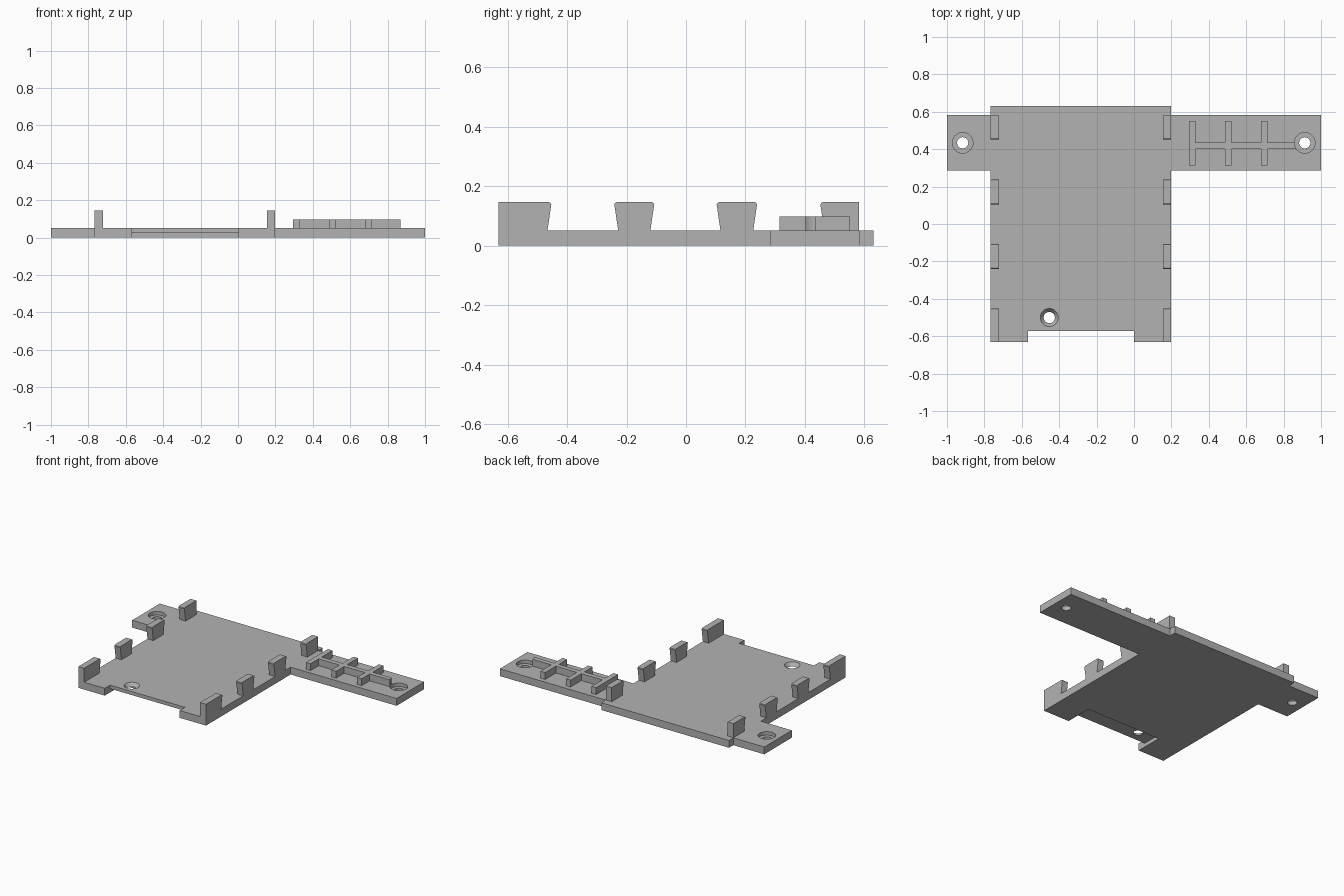
import bpy, bmesh
from mathutils import Matrix

cube = bpy.data.objects.get("Cube")
if cube:
    bpy.data.objects.remove(cube, do_unlink=True)

grey = bpy.data.materials.new("plain grey")
grey.use_nodes = True
grey.diffuse_color = (0.45, 0.45, 0.45, 1)
grey.node_tree.nodes["Principled BSDF"].inputs["Base Color"].default_value = grey.diffuse_color

THICK, TOP, RIB_TOP, MID = 0.05, 0.146, 0.097, 0.026
X0, X1, WALL = -0.766, 0.199, 0.044


def finish(name, bm):
    bmesh.ops.recalc_face_normals(bm, faces=bm.faces)
    mesh = bpy.data.meshes.new(name)
    bm.to_mesh(mesh)
    bm.free()
    obj = bpy.data.objects.new(name, mesh)
    obj.data.materials.append(grey)
    bpy.context.collection.objects.link(obj)
    return obj


def prism(name, points, shift):
    """Extrude a closed outline of 3D points along shift."""
    bm = bmesh.new()
    face = bm.faces.new([bm.verts.new(p) for p in points])
    new = bmesh.ops.extrude_face_region(bm, geom=[face])["geom"]
    bmesh.ops.translate(bm, vec=shift, verts=[g for g in new if isinstance(g, bmesh.types.BMVert)])
    return finish(name, bm)


def box(name, xa, xb, ya, yb, za, zb):
    pts = [(xa, ya, za), (xb, ya, za), (xb, yb, za), (xa, yb, za)]
    return prism(name, pts, (0, 0, zb - za))


def cone(name, x, y, za, zb, ra, rb):
    bm = bmesh.new()
    bmesh.ops.create_cone(bm, cap_ends=True, segments=40, radius1=ra, radius2=rb, depth=zb - za,
                          matrix=Matrix.Translation((x, y, (za + zb) / 2)))
    return finish(name, bm)


def cut(target, cutters):
    """Subtract each cutter, then discard it."""
    bpy.context.view_layer.objects.active = target
    for c in cutters:
        c.hide_render = True
        mod = target.modifiers.new("cut", "BOOLEAN")
        mod.operation, mod.solver, mod.object = "DIFFERENCE", "EXACT", c
        bpy.ops.object.modifier_apply(modifier=mod.name)
        bpy.data.objects.remove(c, do_unlink=True)


# Base plate with two side arms and a front notch
right_side = [(X1, -0.63), (X1, 0.285), (1, 0.285), (1, 0.583), (X1, 0.583), (X1, 0.63)]
left_side = [(X0, 0.63), (X0, 0.583), (-1, 0.583), (-1, 0.285), (X0, 0.285), (X0, -0.63)]
notch = [(-0.567, -0.63), (-0.567, -0.573), (0, -0.573), (0, -0.63)]
plate = prism("base_plate", [(x, y, 0) for x, y in right_side + left_side + notch], (0, 0, THICK))

# Underside recess, countersunk hole and counterbored arm holes
cutters = [box("recess", -0.567, 0, -0.6, -0.44, -0.02, MID),
           cone("bore", -0.453, -0.5, -0.1, 0.1, 0.03, 0.03),
           cone("countersink", -0.453, -0.5, MID, THICK + 0.001, 0.03, 0.049)]
for x in (-0.916, 0.913):
    cutters += [cone("bore", x, 0.434, -0.1, 0.1, 0.03, 0.03),
                cone("counterbore", x, 0.434, MID, 0.1, 0.055, 0.055)]
cut(plate, cutters)

# Side clips: flared walls with chamfered tops; outer flags mark straight ends
clips = {"front": (-0.63, -0.453, 0, 1), "front_middle": (-0.241, -0.107, 1, 1),
         "back_middle": (0.103, 0.239, 1, 1), "back": (0.452, 0.581, 1, 0)}
for name, (ya, yb, flare_a, flare_b) in clips.items():
    base_a, base_b = ya + 0.013 * flare_a, yb - 0.013 * flare_b
    ch_a, ch_b = 0.008 * flare_a, 0.008 * flare_b
    profile = [(base_a, THICK), (base_b, THICK), (yb, TOP - ch_b), (yb - ch_b / 3, TOP - ch_b / 3),
               (yb - ch_b, TOP), (ya + ch_a, TOP), (ya + ch_a / 3, TOP - ch_a / 3), (ya, TOP - ch_a)]
    # Straight ends need no chamfer points
    profile = list(dict.fromkeys(profile))
    for side, x in (("right", X0), ("left", X1 - WALL)):
        prism(f"{side}_{name}_clip", [(x, y, z) for y, z in profile], (WALL, 0, 0))

# Cable ribs on the long arm: one spine and three cross ribs
starts = [0.294, 0.487, 0.68]
for i, x in enumerate(starts):
    box(f"cross_rib_{i + 1}", x, x + 0.035, 0.314, 0.551, THICK, RIB_TOP)
    end = starts[i + 1] if i < 2 else 0.875
    spine = box(f"spine_rib_{i + 1}", x + 0.035, end, 0.402, 0.435, THICK, RIB_TOP)
cut(spine, [cone("clearance", 0.913, 0.434, 0, 0.2, 0.055, 0.055)])
